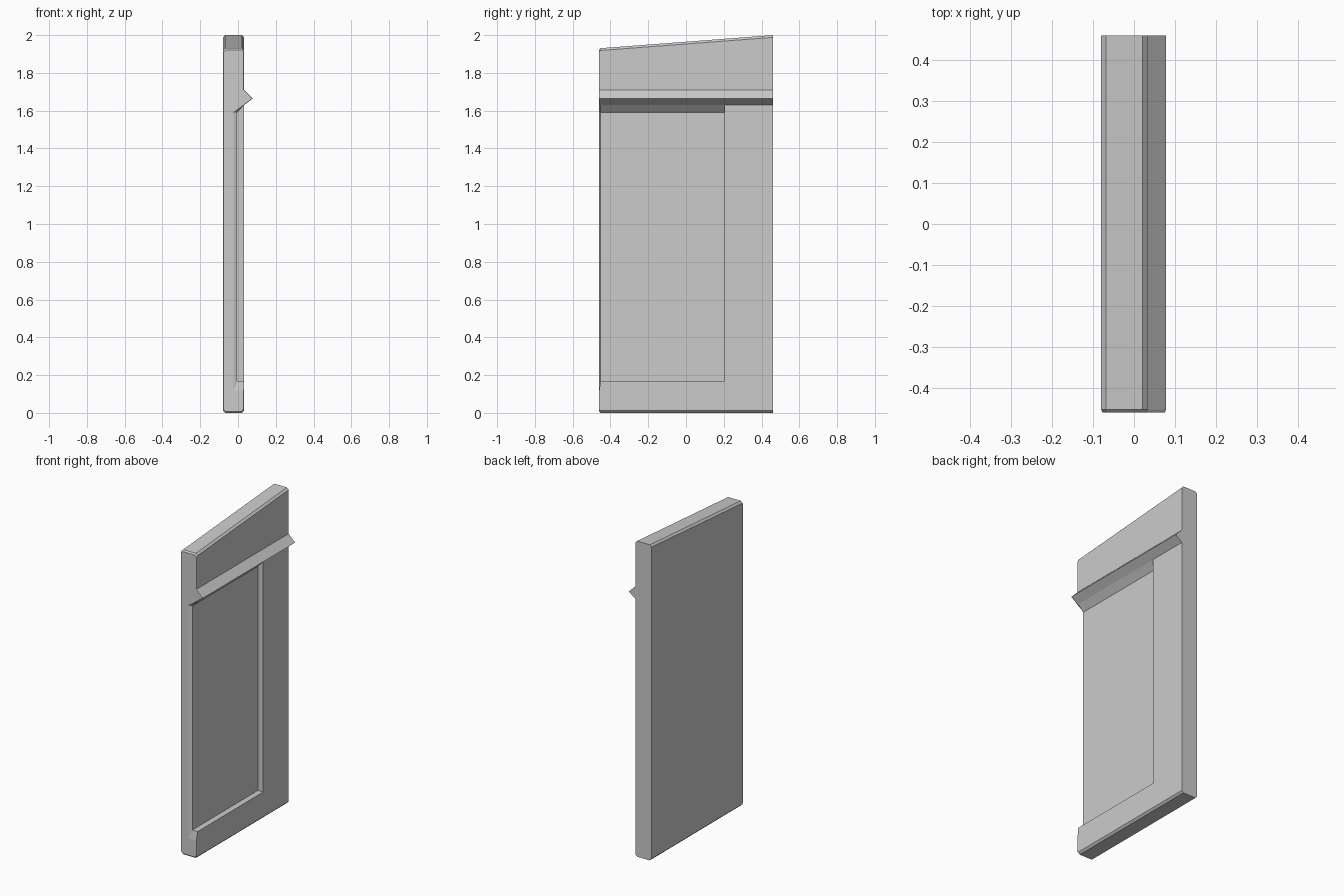
import bpy
import bmesh

cube = bpy.data.objects.get("Cube")
if cube:
    bpy.data.objects.remove(cube)

grey = bpy.data.materials.new("plain grey")
grey.use_nodes = True
colour = (0.6, 0.6, 0.6, 1)
grey.diffuse_color = colour
grey.node_tree.nodes["Principled BSDF"].inputs["Base Color"].default_value = colour

LEFT, RIGHT, TIP, CH = -0.08, 0.033, 0.078, 0.012
FRONT, BACK = -0.46, 0.46


def section(y, floor, sill, inset=0.0, drop=0.0):
    """Cross-section of the panel: chamfered slab, recess and pointed ledge."""
    top = 1.965 + 0.076 * y - drop
    lo, hi = LEFT + inset, RIGHT - inset
    head = 1.59 if floor < hi else 1.63
    profile = [
        (lo, CH + drop), (lo + CH, drop), (hi - CH, drop), (hi, CH + drop),
        (hi, sill), (floor, sill), (floor, head), (hi, 1.63),   # recess
        (TIP - inset, 1.665), (hi, 1.71),                       # ledge
        (hi, top - CH), (hi - CH, top), (lo + CH, top), (lo, top - CH),
    ]
    return [(x, y, z) for x, z in profile]


# Panel lofted from front to back; the recess stops part way
sections = [
    section(FRONT, -0.025, 0.115, 0.003, 0.008),
    section(FRONT + 0.008, -0.004, 0.17),
    section(0.205, -0.004, 0.17),
    section(0.205, RIGHT, 0.17),
    section(BACK, RIGHT, 0.17),
]
bm = bmesh.new()
rings = [[bm.verts.new(p) for p in s] for s in sections]
for a, b in zip(rings, rings[1:]):
    for i in range(len(a)):
        j = (i + 1) % len(a)
        bm.faces.new((a[i], a[j], b[j], b[i]))
bm.faces.new(rings[0])
bmesh.ops.remove_doubles(bm, verts=bm.verts, dist=0.0001)

# Back cap closes the remaining open loop
bmesh.ops.holes_fill(bm, edges=[e for e in bm.edges if e.is_boundary], sides=0)
bmesh.ops.recalc_face_normals(bm, faces=bm.faces)

mesh = bpy.data.meshes.new("wall_panel")
bm.to_mesh(mesh)
bm.free()
mesh.materials.append(grey)
panel = bpy.data.objects.new("wall_panel", mesh)
bpy.context.collection.objects.link(panel)
